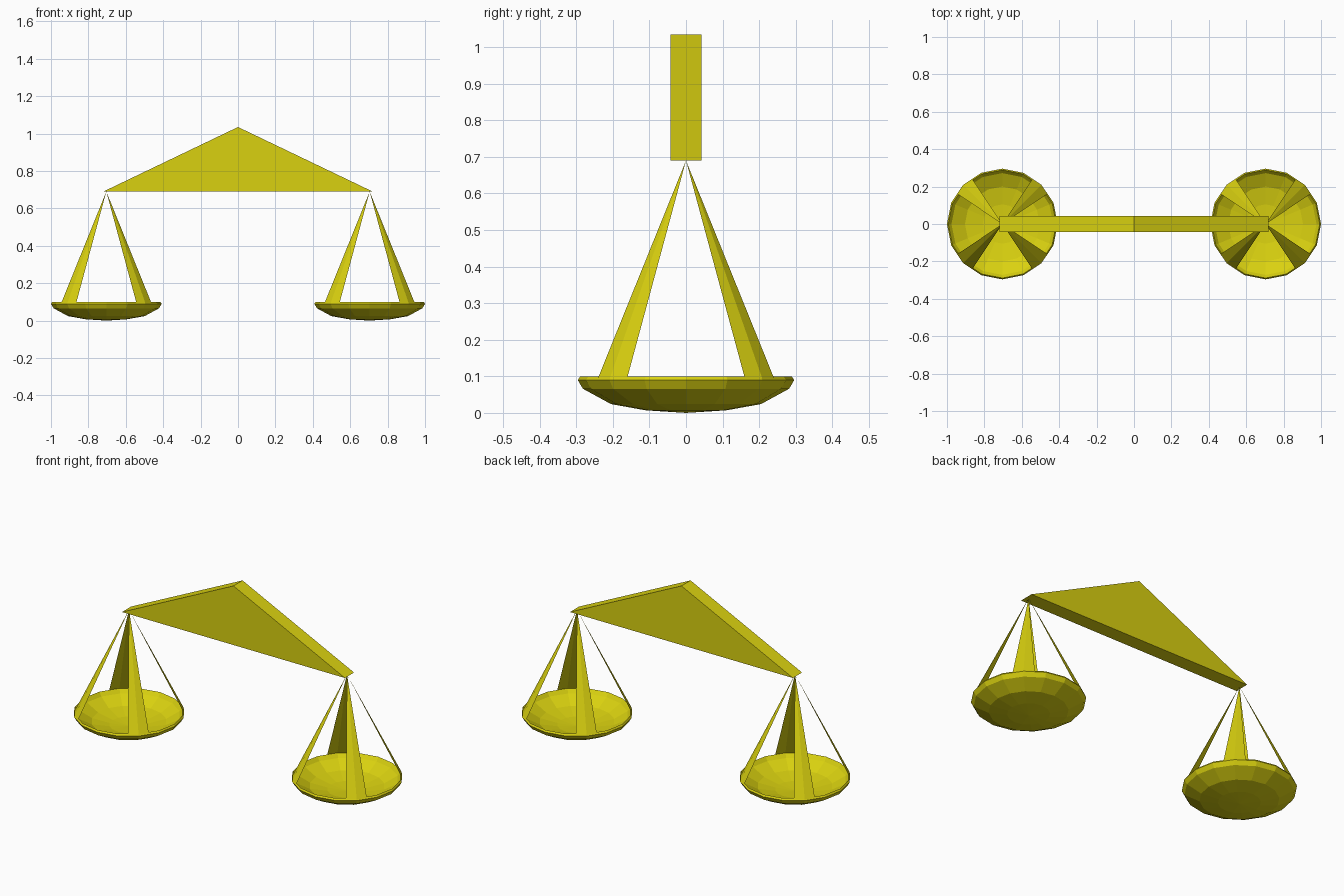
import bpy
import bmesh
from math import cos, sin, radians, pi

cube = bpy.data.objects.get("Cube")
if cube:
    bpy.data.objects.remove(cube, do_unlink=True)

# Single gold-yellow colour
gold = bpy.data.materials.new("golden_yellow")
gold.use_nodes = True
COLOUR = (0.70, 0.64, 0.005, 1)
gold.diffuse_color = COLOUR
gold.node_tree.nodes["Principled BSDF"].inputs["Base Color"].default_value = COLOUR

PAN_X = 0.704      # distance of each pan from the middle
HANG_Z = 0.69      # height of the beam's underside
SIDES = 16


def add_object(name, bm, x=0):
    mesh = bpy.data.meshes.new(name)
    bm.to_mesh(mesh)
    bm.free()
    mesh.materials.append(gold)
    obj = bpy.data.objects.new(name, mesh)
    obj.location.x = x
    bpy.context.collection.objects.link(obj)
    return obj


def beam():
    # Flat triangular prism
    bm = bmesh.new()
    face = bm.faces.new([bm.verts.new((x, -0.042, z)) for x, z in
                         ((-0.72, HANG_Z), (0.72, HANG_Z), (0, 1.035))])
    new = bmesh.ops.extrude_face_region(bm, geom=[face])["geom"]
    verts = [v for v in new if isinstance(v, bmesh.types.BMVert)]
    bmesh.ops.translate(bm, verts=verts, vec=(0, 0.084, 0))
    bmesh.ops.recalc_face_normals(bm, faces=bm.faces)
    add_object("beam", bm)


def pan(name, x):
    # Shallow bowl with a wall, lathed from outer bottom to inner bottom
    profile = [(0, 0), (0.11, 0.007), (0.205, 0.024), (0.282, 0.066),
               (0.296, 0.09), (0.289, 0.1), (0.272, 0.078),
               (0.2, 0.039), (0.105, 0.02), (0, 0.013)]
    bm = bmesh.new()
    verts = [bm.verts.new((r, 0, z)) for r, z in profile]
    edges = [bm.edges.new(pair) for pair in zip(verts, verts[1:])]
    bmesh.ops.spin(bm, geom=verts + edges, cent=(0, 0, 0), axis=(0, 0, 1),
                   angle=2 * pi, steps=SIDES, use_merge=True)
    bmesh.ops.remove_doubles(bm, verts=bm.verts, dist=0.0005)
    bmesh.ops.recalc_face_normals(bm, faces=bm.faces)
    add_object(name, bm, x)


def straps(name, x):
    # Four folded, tapering sheets that meet in a point under the beam
    bm = bmesh.new()
    half = 360 / SIDES / 2
    for middle in (45, 135, 225, 315):
        tip = bm.verts.new((0, 0, HANG_Z))
        foot = []
        for turn, r in ((-half, 0.289), (0, 0.294), (half, 0.289)):
            a = radians(middle + turn)
            foot.append(bm.verts.new((r * cos(a), r * sin(a), 0.096)))
        bm.faces.new((tip, foot[0], foot[1]))
        bm.faces.new((tip, foot[1], foot[2]))
    add_object(name, bm, x)


beam()
for side, sign in (("left", 1), ("right", -1)):
    pan(side + "_pan", sign * PAN_X)
    straps(side + "_straps", sign * PAN_X)
